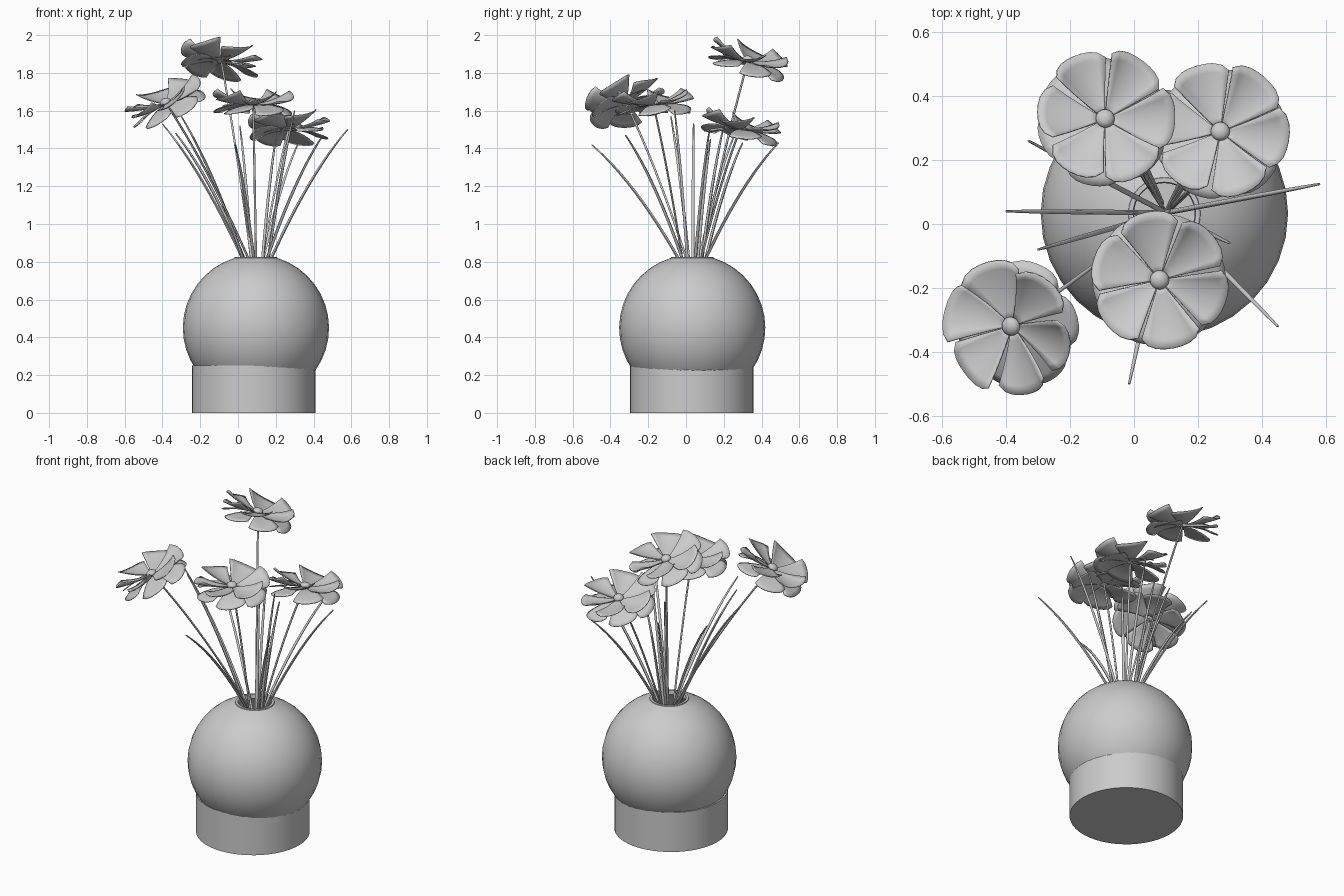
import bpy, bmesh, math
from mathutils import Vector, Matrix

cube = bpy.data.objects.get("Cube")
if cube:
    bpy.data.objects.remove(cube, do_unlink=True)

# One clay grey for everything
grey = bpy.data.materials.new("clay grey")
grey.use_nodes = True
grey.diffuse_color = (0.6, 0.6, 0.6, 1)
grey.node_tree.nodes["Principled BSDF"].inputs["Base Color"].default_value = (0.6, 0.6, 0.6, 1)

MOUTH = Vector((0.1, 0.035, 0.82))


def add_mesh(name, bm):
    bmesh.ops.recalc_face_normals(bm, faces=bm.faces)
    mesh = bpy.data.meshes.new(name)
    bm.to_mesh(mesh)
    bm.free()
    mesh.materials.append(grey)
    obj = bpy.data.objects.new(name, mesh)
    bpy.context.collection.objects.link(obj)
    return obj


def smooth(obj, angle=40):
    bpy.ops.object.select_all(action='DESELECT')
    obj.select_set(True)
    bpy.context.view_layer.objects.active = obj
    bpy.ops.object.shade_smooth_by_angle(angle=math.radians(angle))


def lathe(name, profile, centre, steps=32):
    bm = bmesh.new()
    verts = [bm.verts.new((r, 0, z)) for r, z in profile]
    edges = [bm.edges.new(pair) for pair in zip(verts, verts[1:])]
    bmesh.ops.spin(bm, geom=verts + edges, cent=(0, 0, 0), axis=(0, 0, 1),
                   angle=math.tau, steps=steps, use_duplicate=False)
    bmesh.ops.remove_doubles(bm, verts=bm.verts, dist=0.0001)
    obj = add_mesh(name, bm)
    obj.location = (centre[0], centre[1], 0)
    smooth(obj)
    return obj


def tube(name, start, end, depth, tip, lift=0.45):
    """Thin stalk that leaves the mouth steeply and arches outwards."""
    start, end = Vector(start), Vector(end)
    mid = start.lerp(end, 0.42) + Vector((0, 0, 0.05 + 0.1 * lift))
    root = start - (mid - start).normalized() * 0.18
    curve = bpy.data.curves.new(name, 'CURVE')
    curve.dimensions = '3D'
    curve.bevel_depth = depth
    curve.bevel_resolution = 1
    curve.use_fill_caps = True
    count = 14
    line = curve.splines.new('POLY')
    line.points.add(count)
    for i, point in enumerate(line.points):
        u = i / count
        pos = root * (1 - u) ** 2 + mid * 2 * u * (1 - u) + end * u * u
        point.co = (*pos, 1)
        point.radius = 1 + (tip - 1) * u ** 4
    curve.materials.append(grey)
    obj = bpy.data.objects.new(name, curve)
    bpy.context.collection.objects.link(obj)
    bpy.ops.object.select_all(action='DESELECT')
    obj.select_set(True)
    bpy.context.view_layer.objects.active = obj
    bpy.ops.object.convert(target='MESH')
    smooth(bpy.context.object, 60)


def mouth_point(target, spread=0.075):
    out = Vector((target[0] - MOUTH.x, target[1] - MOUTH.y, 0))
    return MOUTH + out.normalized() * min(spread, out.length * 0.3)


# Round vase: outer ball, raised lip, hollow neck and floor
ball = [(0.387 * math.cos(a), 0.45 + 0.387 * math.sin(a))
        for a in (math.radians(-90 + 163 * i / 18) for i in range(19))]
ball[0] = (0, ball[0][1])
lip = [(0.112, 0.825), (0.098, 0.825), (0.095, 0.8), (0.17, 0.74), (0.2, 0.6), (0, 0.58)]
lathe("vase_ball", ball + lip, (0.095, 0.033))

# Cylinder foot
lathe("vase_foot", [(0, 0), (0.327, 0), (0.327, 0.25), (0, 0.25)], (0.083, 0.031), 48)


def add_petal(bm, angle, length, height, rows=7, cols=8):
    """Fan-shaped petal; height(s, t) shapes it along and across."""
    half = math.radians(28)
    grid = []
    for i in range(rows + 1):
        s = i / rows
        row = []
        for j in range(cols + 1):
            t = 2 * j / cols - 1
            r = 0.018 + (length - 0.018) * s * (1 - 0.12 * s * t ** 4)
            a = angle + t * half
            row.append(bm.verts.new((r * math.cos(a), r * math.sin(a), height(s, t))))
        grid.append(row)
    for low, high in zip(grid, grid[1:]):
        for j in range(cols):
            bm.faces.new((low[j], high[j], high[j + 1], low[j + 1]))


def upper(s, t):
    return 0.032 * s * s + s * (0.026 * t + 0.018 * t * t) - 0.006


def lower(s, t):
    return -0.012 - 0.04 * s * s + s * (0.018 * t + 0.012 * t * t)


def flower(name, centre, normal, gap):
    turn = Vector((0, 0, 1)).rotation_difference(Vector(normal)).to_matrix().to_4x4()
    place = Matrix.Translation(centre) @ turn
    for layer, shape, length, shift in (("upper", upper, 0.217, 30), ("lower", lower, 0.208, 52)):
        bm = bmesh.new()
        for k in range(6):
            add_petal(bm, math.radians(gap + shift + 60 * k), length, shape)
        petals = add_mesh(f"{name}_{layer}_petals", bm)
        petals.matrix_world = place
        shell = petals.modifiers.new("thickness", 'SOLIDIFY')
        shell.thickness = 0.005
        shell.offset = 0
        smooth(petals, 50)
    # Domed flower centre
    bm = bmesh.new()
    bmesh.ops.create_uvsphere(bm, u_segments=16, v_segments=8, radius=0.03)
    bmesh.ops.scale(bm, vec=(1, 1, 0.7), verts=bm.verts)
    heart = add_mesh(f"{name}_centre", bm)
    heart.matrix_world = place
    smooth(heart)
    tube(f"{name}_stem", mouth_point(centre, 0.055), Vector(centre), 0.006, 0.9)


# Four blooms: centre, facing, angle of first gap
blooms = [
    ("back_right_flower", (-0.09, 0.33, 1.87), (0.13, 0.28, 1), 27),
    ("back_left_flower", (0.27, 0.29, 1.51), (0, 0.22, 1), 20),
    ("front_right_flower", (-0.385, -0.32, 1.645), (-0.45, -0.25, 1), 15),
    ("front_left_flower", (0.08, -0.175, 1.64), (0.03, -0.03, 1), 11),
]
for bloom in blooms:
    flower(*bloom)

# Slender leaf blades around the blooms, given by their tips
tips = [
    (0.58, 0.125, 1.5), (0.45, -0.32, 1.47), (-0.015, -0.5, 1.42),
    (-0.4, 0.04, 1.53), (-0.3, -0.08, 1.57), (-0.33, 0.26, 1.48),
    (0.32, 0.49, 1.43), (0.3, -0.06, 1.6), (0.01, 0.2, 1.52),
    (-0.015, 0.3, 1.43), (0.2, 0.13, 1.45),
]
for i, tip in enumerate(tips):
    tube(f"leaf_blade_{i + 1}", mouth_point(tip), tip, 0.008, 0.45, 0.7)
